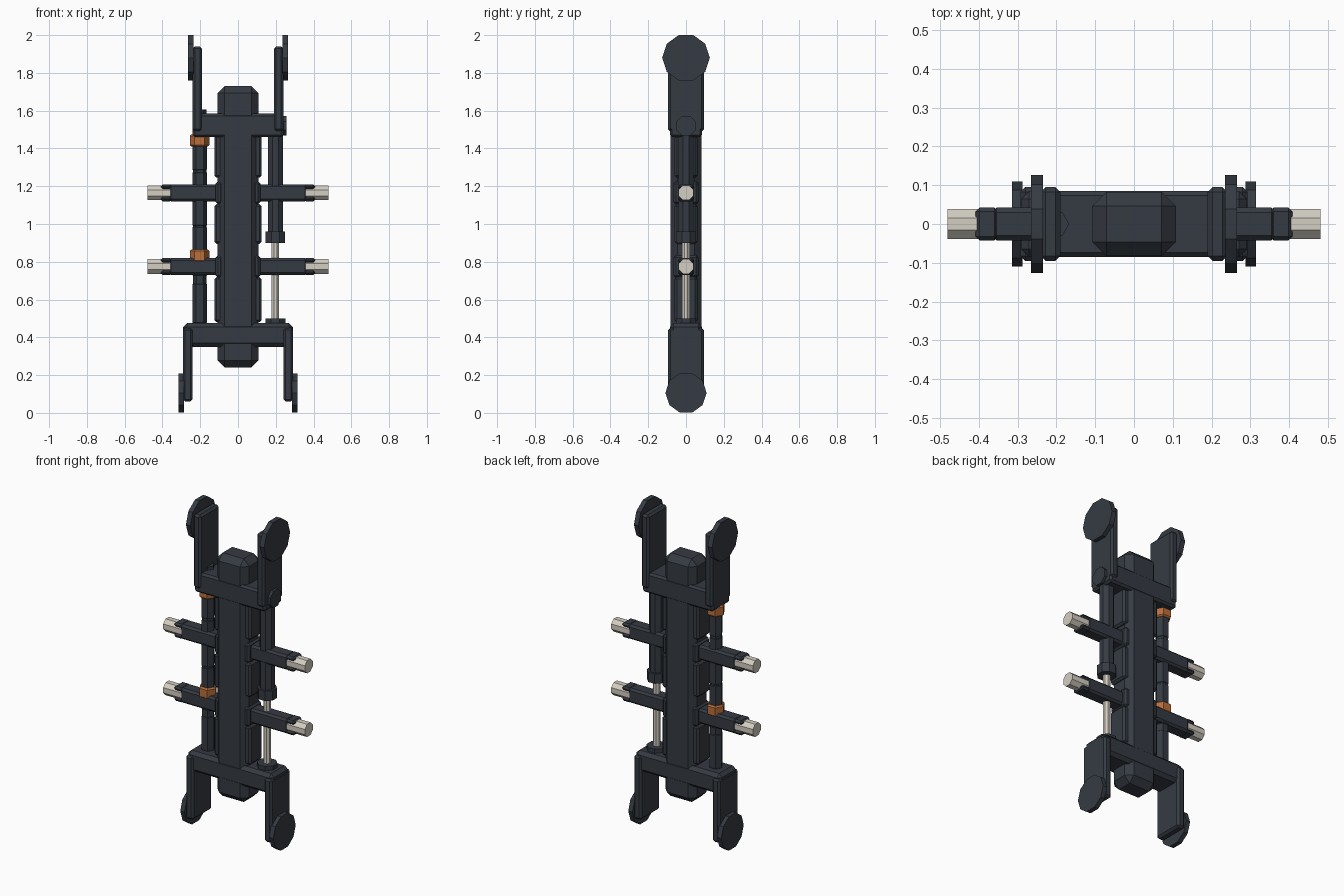
import bpy
from math import pi
from mathutils import Matrix, Vector

cube = bpy.data.objects.get("Cube")
if cube:
    bpy.data.objects.remove(cube, do_unlink=True)


def material(name, colour):
    m = bpy.data.materials.new(name)
    m.use_nodes = True
    m.diffuse_color = (*colour, 1)
    m.node_tree.nodes["Principled BSDF"].inputs["Base Color"].default_value = (*colour, 1)
    return m


STEEL = material("dark steel", (0.036, 0.044, 0.056))
ORANGE = material("orange", (0.50, 0.16, 0.045))
CREAM = material("pale metal", (0.66, 0.62, 0.54))


def finish(obj, name, mat, chamfer):
    obj.name = name
    obj.data.materials.append(mat)
    if chamfer:
        bevel = obj.modifiers.new("Chamfer", 'BEVEL')
        bevel.width = chamfer
        bevel.segments = 1
        bevel.limit_method = 'ANGLE'
        bevel.angle_limit = pi / 3
    return obj


def box(name, x, y, z, mat=STEEL, chamfer=0.012):
    """Box given by its (low, high) range on each axis."""
    bpy.ops.mesh.primitive_cube_add(size=1)
    obj = bpy.context.object
    low, high = Vector((x[0], y[0], z[0])), Vector((x[1], y[1], z[1]))
    size = high - low
    obj.data.transform(Matrix.Translation((low + high) / 2)
                       @ Matrix.Diagonal((*size, 1)))
    return finish(obj, name, mat, chamfer)


def prism(name, axis, centre, span, radius, sides, mat=STEEL, chamfer=0, turn=0):
    """Upright or sideways prism; first corner on +x (or on +y when sideways)."""
    bpy.ops.mesh.primitive_cylinder_add(vertices=sides, radius=radius,
                                        depth=abs(span[1] - span[0]))
    obj = bpy.context.object
    mid = (span[0] + span[1]) / 2
    if axis == 'Z':
        m = Matrix.Translation((centre[0], centre[1], mid)) @ Matrix.Rotation(pi / 2 + turn, 4, 'Z')
    else:
        m = (Matrix.Translation((mid, centre[0], centre[1]))
             @ Matrix.Rotation(pi / 2, 4, 'Y') @ Matrix.Rotation(turn, 4, 'Z'))
    obj.data.transform(m)
    return finish(obj, name, mat, chamfer)


# Central spine and the two cross members
box("spine", (-0.108, 0.108), (-0.083, 0.083), (0.24, 1.73), chamfer=0.037)
box("upper_crossbar", (-0.24, 0.24), (-0.085, 0.085), (1.46, 1.585))
box("lower_crossbar", (-0.29, 0.29), (-0.085, 0.085), (0.35, 0.475), chamfer=0.02)

for side, s in (("left", 1), ("right", -1)):
    def rng(a, b):
        return tuple(sorted((s * a, s * b)))

    # Fork arms with round pads
    box(f"upper_arm_{side}", rng(0.19, 0.24), (-0.095, 0.095), (1.49, 1.94))
    box(f"lower_arm_{side}", rng(0.24, 0.292), (-0.095, 0.095), (0.06, 0.45))
    prism(f"upper_pad_{side}", 'X', (0, 1.88), rng(0.235, 0.265), 0.126, 10)
    prism(f"lower_pad_{side}", 'X', (0, 0.106), rng(0.287, 0.315), 0.109, 10)

    # Side rail panels
    for i, z in enumerate(((0.48, 0.72), (0.895, 1.105), (1.245, 1.47))):
        box(f"rail_{side}_{i}", rng(0.08, 0.125), (-0.06, 0.06), z)

    # Pegs: collar, arm, forked end and pale tip
    for i, z in enumerate((0.775, 1.165)):
        box(f"peg_collar_{side}_{i}", rng(0.08, 0.118), (-0.065, 0.065), (z - 0.06, z + 0.06))
        box(f"peg_arm_{side}_{i}", rng(0.1, 0.366), (-0.042, 0.042), (z - 0.045, z + 0.045))
        for end, d in (("top", 1), ("bottom", -1)):
            zs = sorted((z + d * 0.02, z + d * 0.045))
            box(f"peg_prong_{end}_{side}_{i}", rng(0.35, 0.408), (-0.042, 0.042), zs, chamfer=0.01)
        prism(f"peg_tip_{side}_{i}", 'X', (0, z), rng(0.34, 0.48), 0.042, 8, CREAM, turn=pi / 8)

# Piston on the left
PX = 0.198
prism("piston_barrel", 'Z', (PX, 0), (0.9, 1.5), 0.043, 8, turn=pi / 8)
prism("piston_collar", 'Z', (PX, 0), (0.9, 0.96), 0.056, 8, turn=pi / 8)
prism("piston_rod", 'Z', (PX, 0), (0.48, 0.92), 0.022, 8, CREAM, turn=pi / 8)
prism("piston_foot", 'Z', (PX, 0), (0.46, 0.5), 0.058, 8, turn=pi / 8)
prism("piston_bolt", 'X', (0, 1.52), (0.2, 0.256), 0.056, 8, turn=pi / 8)

# Segmented hexagonal pipe on the right with orange clamps
HX = -0.203
prism("pipe_core", 'Z', (HX, 0), (0.45, 1.605), 0.036, 6)
for i, z in enumerate(((0.475, 0.685), (0.725, 0.985), (0.99, 1.275), (1.285, 1.42))):
    prism(f"pipe_sleeve_{i}", 'Z', (HX, 0), z, 0.039, 6, chamfer=0.004)
for name, z in (("lower", (0.80, 0.865)), ("upper", (1.41, 1.475))):
    prism(f"{name}_clamp", 'Z', (HX, 0), z, 0.052, 6, ORANGE, chamfer=0.008)
